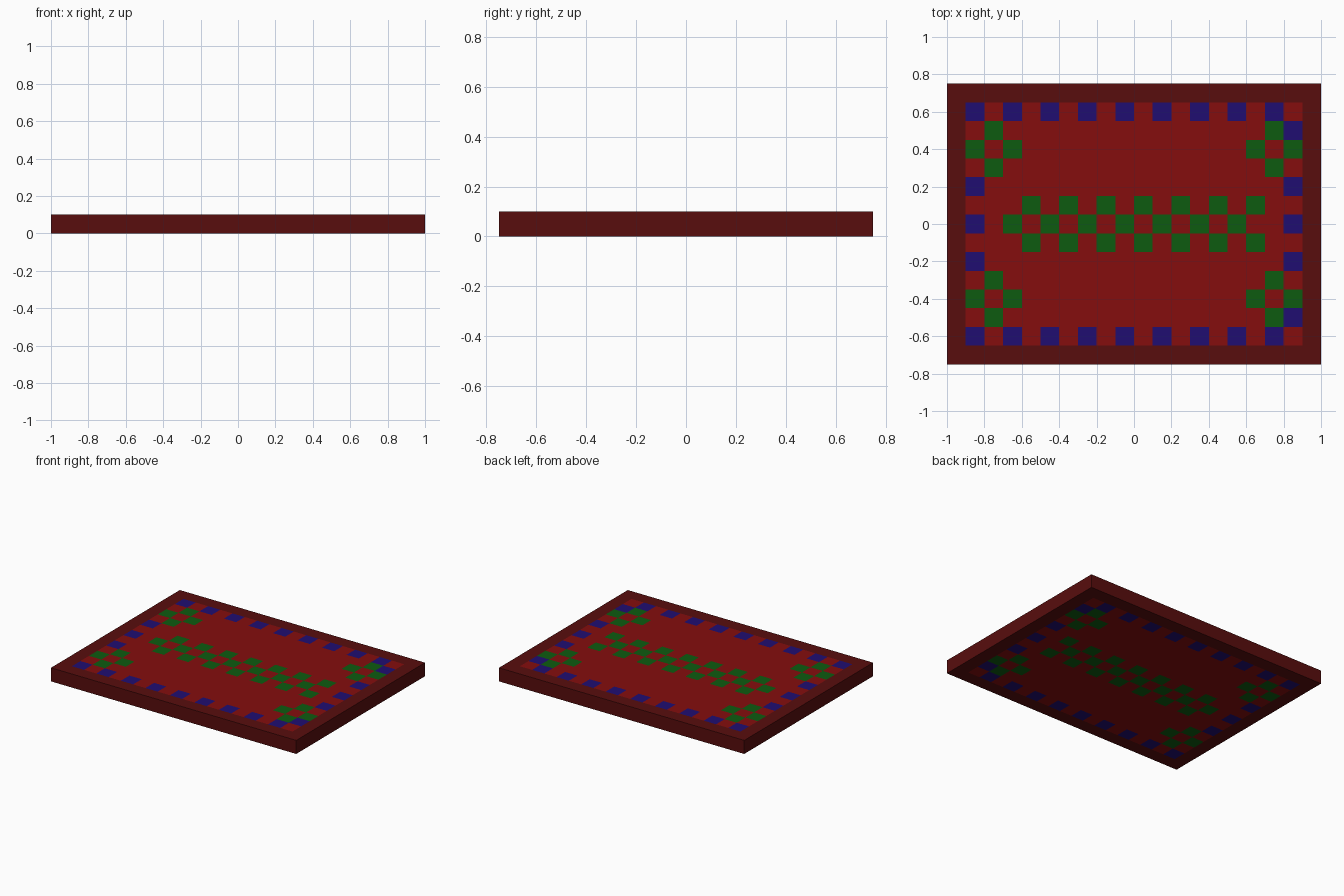
import bpy, bmesh

if "Cube" in bpy.data.objects:
    bpy.data.objects.remove(bpy.data.objects["Cube"])

C = 0.1            # weave cell size
H = 0.1            # slab thickness


def material(name, rgb):
    m = bpy.data.materials.new(name)
    m.diffuse_color = (*rgb, 1.0)
    m.use_nodes = True
    m.node_tree.nodes["Principled BSDF"].inputs["Base Color"].default_value = m.diffuse_color
    return m


DARK = material("dark red", (0.098, 0.004, 0.004))
RED = material("red", (0.235, 0.004, 0.004))
GREEN = material("green", (0.004, 0.105, 0.005))
BLUE = material("blue", (0.014, 0.004, 0.165))


def make_object(name, bm, mats):
    me = bpy.data.meshes.new(name)
    bm.to_mesh(me)
    bm.free()
    for m in mats:
        me.materials.append(m)
    ob = bpy.data.objects.new(name, me)
    bpy.context.collection.objects.link(ob)
    return ob


# Border: rectangular ring extruded to the slab thickness
bm = bmesh.new()
rings = []
for x, y in ((1.0, 0.75), (0.9, 0.65)):
    for z in (0, H):
        rings.append([bm.verts.new((sx * x, sy * y, z))
                      for sx, sy in ((-1, -1), (1, -1), (1, 1), (-1, 1))])
out_lo, out_hi, in_lo, in_hi = rings
for a, b in ((out_lo, out_hi), (out_hi, in_hi), (in_hi, in_lo), (in_lo, out_lo)):
    for i in range(4):
        j = (i + 1) % 4
        bm.faces.new((a[i], a[j], b[j], b[i]))
bmesh.ops.recalc_face_normals(bm, faces=bm.faces)
make_object("border", bm, [DARK])


# Weave pattern: column 0..17 from the left, row -6..6 from the middle
def cell_colour(col, row):
    r = abs(row)
    # corner diamonds
    for centre in (1, 16):
        if abs(col - centre) + abs(r - 4) == 1:
            return 1
    # central zigzag band
    if r == 1 and 3 <= col <= 15 and col % 2 == 1:
        return 1
    if r == 0 and 2 <= col <= 14 and col % 2 == 0:
        return 1
    # dashed edging
    if r == 6 and col % 2 == 0:
        return 2
    if col in (0, 17) and r in (0, 2):
        return 2
    if col == 17 and r == 5:
        return 2
    return 0


# Woven field: flush grid on the top and underside, coloured per cell
bm = bmesh.new()
for z in (0, H):
    grid = [[bm.verts.new((-0.9 + C * i, -0.65 + C * j, z)) for j in range(14)]
            for i in range(19)]
    for i in range(18):
        for j in range(13):
            quad = [grid[i][j], grid[i + 1][j], grid[i + 1][j + 1], grid[i][j + 1]]
            f = bm.faces.new(quad if z > 0 else quad[::-1])
            f.material_index = cell_colour(i, j - 6)
make_object("woven_field", bm, [RED, GREEN, BLUE])
